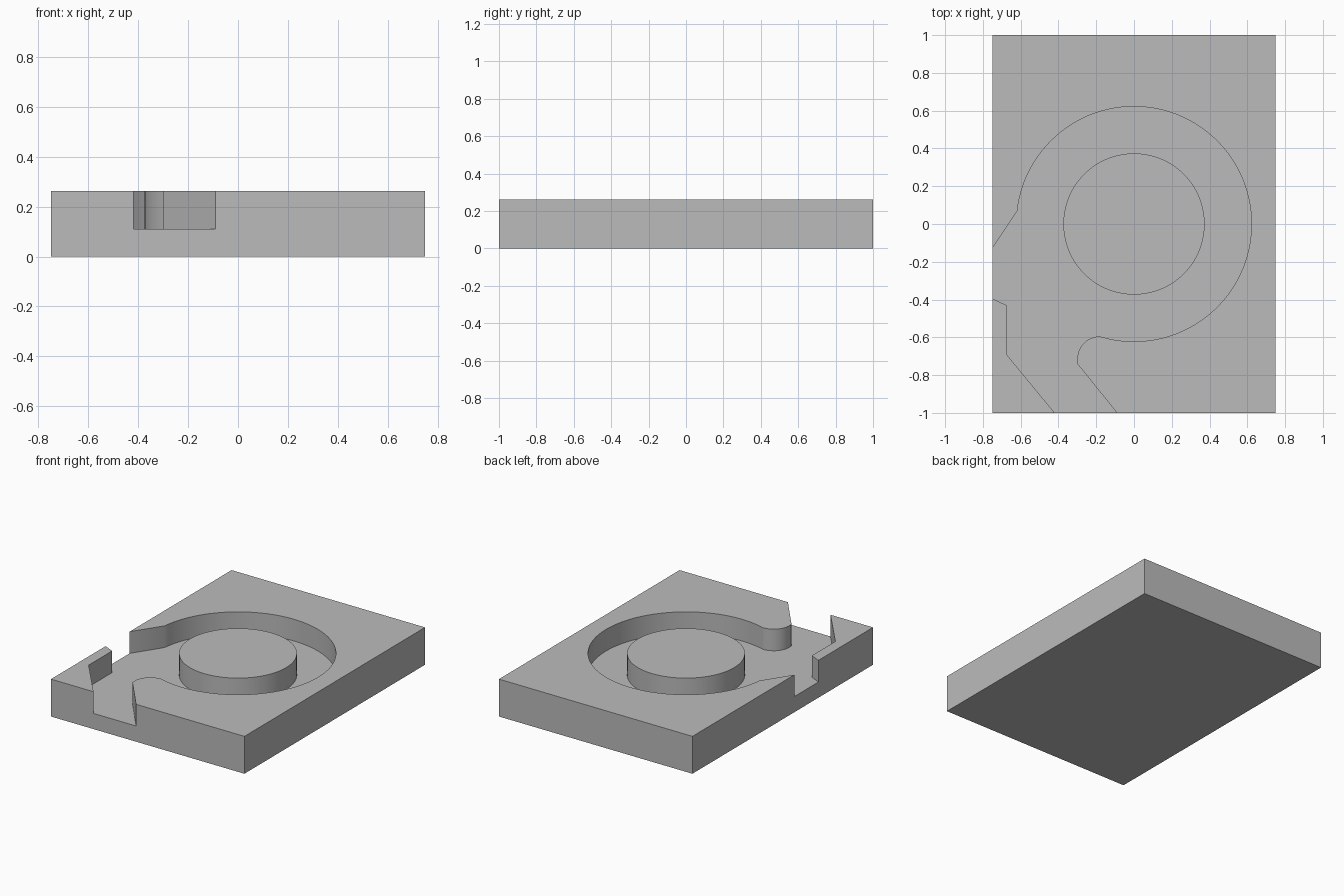
import bpy, bmesh
from math import cos, sin, pi, atan2

if "Cube" in bpy.data.objects:
    bpy.data.objects.remove(bpy.data.objects["Cube"])

HEIGHT, FLOOR = 0.262, 0.11
RING, ISLAND = 0.622, 0.374

grey = bpy.data.materials.new("plain_grey")
grey.use_nodes = True
grey.diffuse_color = (0.5, 0.5, 0.5, 1)
grey.node_tree.nodes["Principled BSDF"].inputs["Base Color"].default_value = (0.5, 0.5, 0.5, 1)


def arc(cx, cy, r, start, end, steps):
    angles = [start + (end - start) * i / steps for i in range(steps + 1)]
    return [(cx + r * cos(a), cy + r * sin(a)) for a in angles]


def prism(name, outline, low, high):
    """Extrude a flat outline between two heights."""
    bm = bmesh.new()
    face = bm.faces.new([bm.verts.new((x, y, low)) for x, y in outline])
    top = bmesh.ops.extrude_face_region(bm, geom=[face])["geom"]
    bmesh.ops.translate(bm, vec=(0, 0, high - low),
                        verts=[v for v in top if isinstance(v, bmesh.types.BMVert)])
    bmesh.ops.recalc_face_normals(bm, faces=bm.faces)
    mesh = bpy.data.meshes.new(name)
    bm.to_mesh(mesh)
    bm.free()
    mesh.materials.append(grey)
    obj = bpy.data.objects.new(name, mesh)
    bpy.context.collection.objects.link(obj)
    return obj


# Rectangular block
block = prism("block", [(-0.75, -1), (0.75, -1), (0.75, 1), (-0.75, 1)], 0, HEIGHT)

# Round pocket with a side outlet and a slanted front outlet
outline = arc(0, 0, RING, atan2(0.07, -0.618), atan2(-0.595, -0.18), 80)
outline += arc(-0.18, -0.715, 0.12, pi / 2, pi * 1.06, 16)
outline += [(-0.30, -0.74), (-0.09, -1), (-0.01, -1.1), (-0.338, -1.1),
            (-0.42, -1), (-0.675, -0.69), (-0.675, -0.43),
            (-0.75, -0.395), (-0.85, -0.348), (-0.85, -0.281), (-0.75, -0.13)]
cutter = prism("pocket_cutter", outline, FLOOR, HEIGHT + 0.1)
cutter.hide_render = True

cut = block.modifiers.new("pocket", "BOOLEAN")
cut.operation, cut.solver, cut.object = "DIFFERENCE", "EXACT", cutter
bpy.context.view_layer.objects.active = block
bpy.ops.object.modifier_apply(modifier=cut.name)
bpy.data.objects.remove(cutter)

# Round island in the middle of the pocket
island = prism("island", arc(0, 0, ISLAND, 0, 2 * pi, 72)[:-1], FLOOR, HEIGHT)

bpy.ops.object.select_all(action="DESELECT")
for obj in (block, island):
    obj.select_set(True)
bpy.ops.object.shade_smooth_by_angle(angle=pi / 6)
